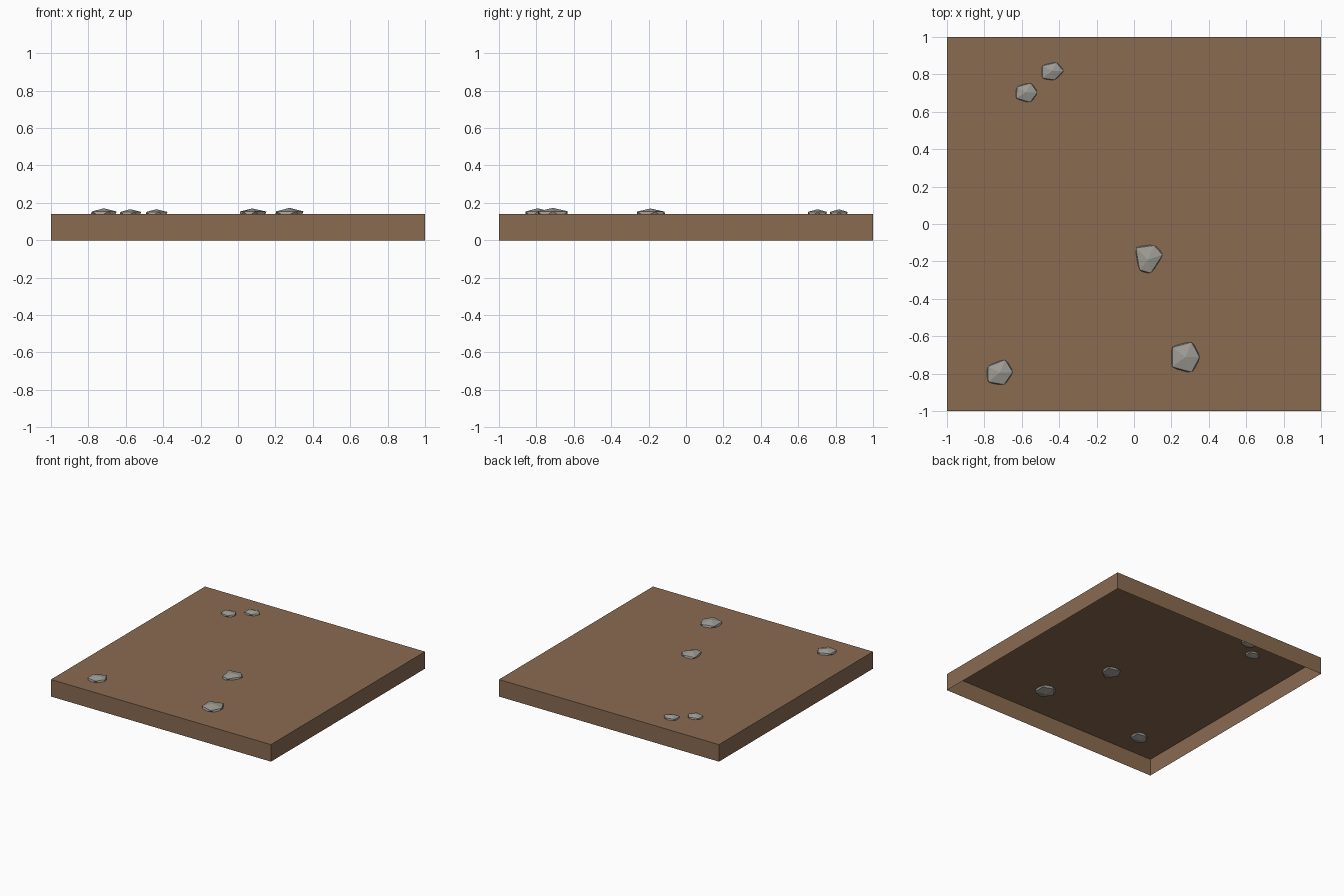
import bpy, bmesh
from mathutils import Vector

if "Cube" in bpy.data.objects:
    bpy.data.objects.remove(bpy.data.objects["Cube"])

TOP = 0.14  # height of the ground surface


def material(name, rgb):
    m = bpy.data.materials.new(name)
    m.diffuse_color = (*rgb, 1)
    m.use_nodes = True
    m.node_tree.nodes["Principled BSDF"].inputs["Base Color"].default_value = m.diffuse_color
    return m


dirt = material("brown dirt", (0.253, 0.147, 0.083))
stone = material("grey stone", (0.342, 0.330, 0.296))


def finish(name, bm, mat):
    me = bpy.data.meshes.new(name)
    bm.to_mesh(me)
    bm.free()
    me.materials.append(mat)
    ob = bpy.data.objects.new(name, me)
    bpy.context.collection.objects.link(ob)
    return ob


# Ground tile: a thin-walled box, open underneath
bm = bmesh.new()
bmesh.ops.create_cube(bm, size=1)
for v in bm.verts:
    v.co = (v.co.x * 2, v.co.y * 2, (v.co.z + 0.5) * TOP)
bm.normal_update()
bmesh.ops.delete(bm, geom=[f for f in bm.faces if f.normal.z < -0.9],
                 context='FACES_ONLY')
finish("ground_tile", bm, dirt)


def rock(name, cx, cy, h, ring):
    """Squashed icosahedron half sunk in the ground; ring = upper shoulder outline."""
    c = Vector((cx, cy, TOP))
    up = [Vector((x, y, 0)) for x, y in ring]
    low = [(up[i] + up[(i + 1) % 5]) * 0.58 for i in range(5)]
    bm = bmesh.new()
    apex = bm.verts.new(c + Vector((0, 0, h)))
    base = bm.verts.new(c - Vector((0, 0, h)))
    shoulder = Vector((0, 0, 0.447 * h))
    u = [bm.verts.new(c + p + shoulder) for p in up]
    d = [bm.verts.new(c + p - shoulder) for p in low]
    for i in range(5):
        j = (i + 1) % 5
        bm.faces.new((apex, u[i], u[j]))
        bm.faces.new((u[i], d[i], u[j]))
        bm.faces.new((u[j], d[i], d[j]))
        bm.faces.new((base, d[j], d[i]))
    bmesh.ops.recalc_face_normals(bm, faces=bm.faces)
    finish(name, bm, stone)


# Rocks scattered over the ground
rock("rock_front_right", 0.275, -0.712, 0.033,
     [(0.075, 0.00), (0.033, 0.080), (-0.070, 0.052), (-0.070, -0.052), (0.033, -0.080)])
rock("rock_front_left", -0.717, -0.794, 0.031,
     [(0.068, 0.002), (0.028, 0.068), (-0.064, 0.032), (-0.062, -0.050), (0.022, -0.064)])
rock("rock_middle", 0.075, -0.190, 0.030,
     [(0.077, 0.025), (0.033, 0.075), (-0.065, 0.062), (-0.045, -0.055), (0.015, -0.072)])
rock("rock_back_left", -0.577, 0.703, 0.026,
     [(0.060, 0.00), (0.025, 0.050), (-0.048, 0.030), (-0.052, -0.030), (0.022, -0.052)])
rock("rock_back", -0.437, 0.818, 0.026,
     [(0.060, 0.00), (0.022, 0.045), (-0.052, 0.028), (-0.052, -0.038), (0.012, -0.047)])
